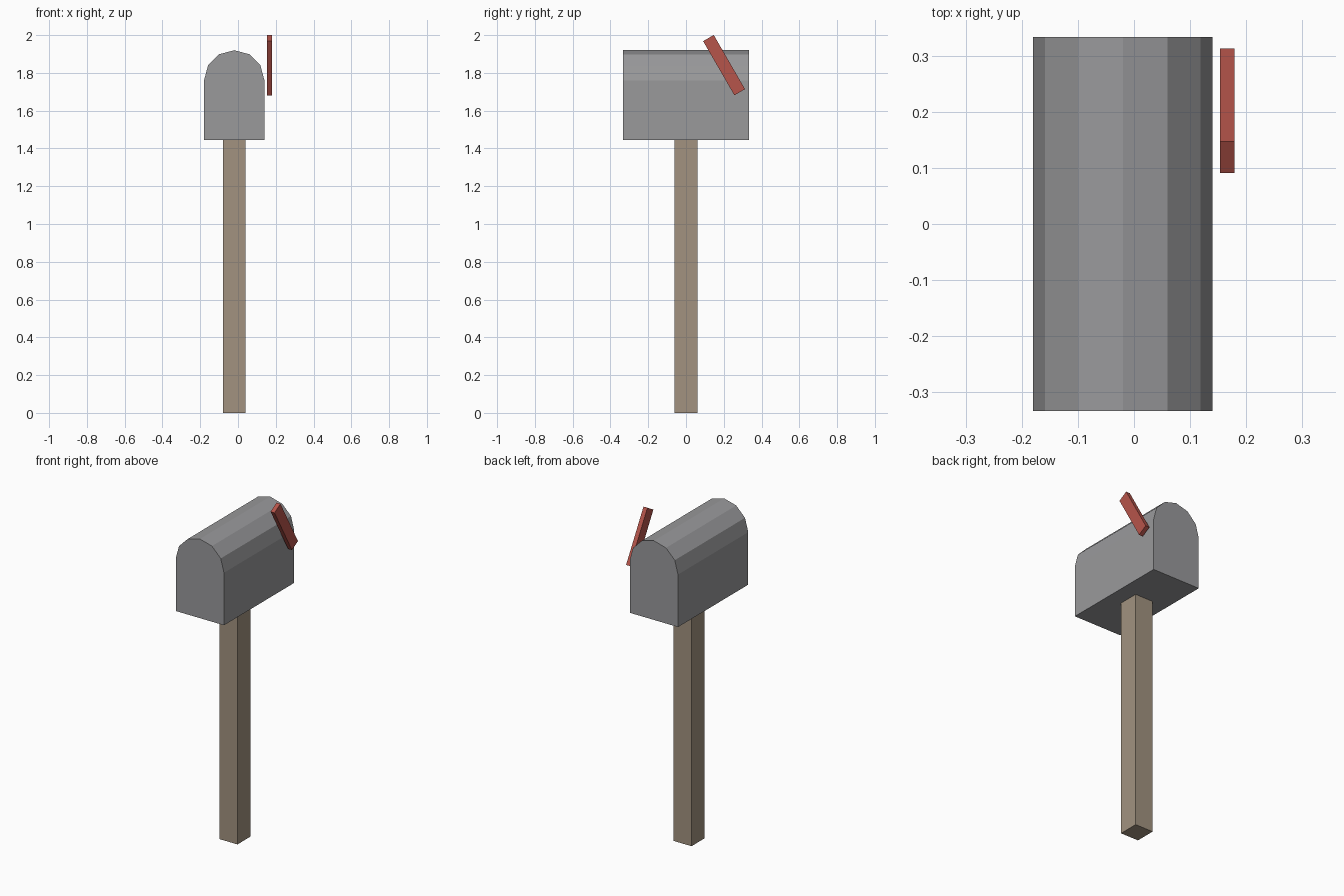
import bpy, bmesh, math

cube = bpy.data.objects.get("Cube")
if cube:
    bpy.data.objects.remove(cube, do_unlink=True)


def material(name, color):
    mat = bpy.data.materials.new(name)
    mat.use_nodes = True
    mat.diffuse_color = (*color, 1)
    bsdf = next(n for n in mat.node_tree.nodes if n.type == "BSDF_PRINCIPLED")
    bsdf.inputs["Base Color"].default_value = (*color, 1)
    return mat


def add_object(name, bm, mat):
    bmesh.ops.recalc_face_normals(bm, faces=bm.faces)
    mesh = bpy.data.meshes.new(name)
    bm.to_mesh(mesh)
    bm.free()
    mesh.materials.append(mat)
    obj = bpy.data.objects.new(name, mesh)
    bpy.context.collection.objects.link(obj)
    return obj


def box(name, center, size, mat, tilt=0):
    bm = bmesh.new()
    bmesh.ops.create_cube(bm, size=1)
    bmesh.ops.scale(bm, vec=size, verts=bm.verts)
    obj = add_object(name, bm, mat)
    obj.location = center
    obj.rotation_euler.x = tilt
    return obj


grey = material("grey metal", (0.32, 0.32, 0.33))
wood = material("weathered wood", (0.36, 0.29, 0.215))
red = material("flag red", (0.47, 0.09, 0.07))

CENTER_X, RADIUS, DEPTH = -0.02, 0.16, 0.666
BASE_Z, SPRING_Z = 1.445, 1.76

# Square post
box("post", (CENTER_X, 0, BASE_Z / 2), (0.12, 0.124, BASE_Z), wood)

# Letter box: flat bottom and sides under a six-sided arch, extruded front to back
outline = [(-RADIUS, BASE_Z), (RADIUS, BASE_Z)]
for i in range(7):
    a = math.pi * i / 6
    outline.append((RADIUS * math.cos(a), SPRING_Z + RADIUS * math.sin(a)))
bm = bmesh.new()
face = bm.faces.new([bm.verts.new((CENTER_X + x, -DEPTH / 2, z)) for x, z in outline])
ends = bmesh.ops.extrude_face_region(bm, geom=[face], use_keep_orig=True)["geom"]
bmesh.ops.translate(bm, vec=(0, DEPTH, 0),
                    verts=[g for g in ends if isinstance(g, bmesh.types.BMVert)])
add_object("letter_box", bm, grey)

# Tilted signal flag beside the left wall
box("signal_flag", (0.166, 0.2015, 1.841), (0.026, 0.065, 0.331), red, math.radians(30))
